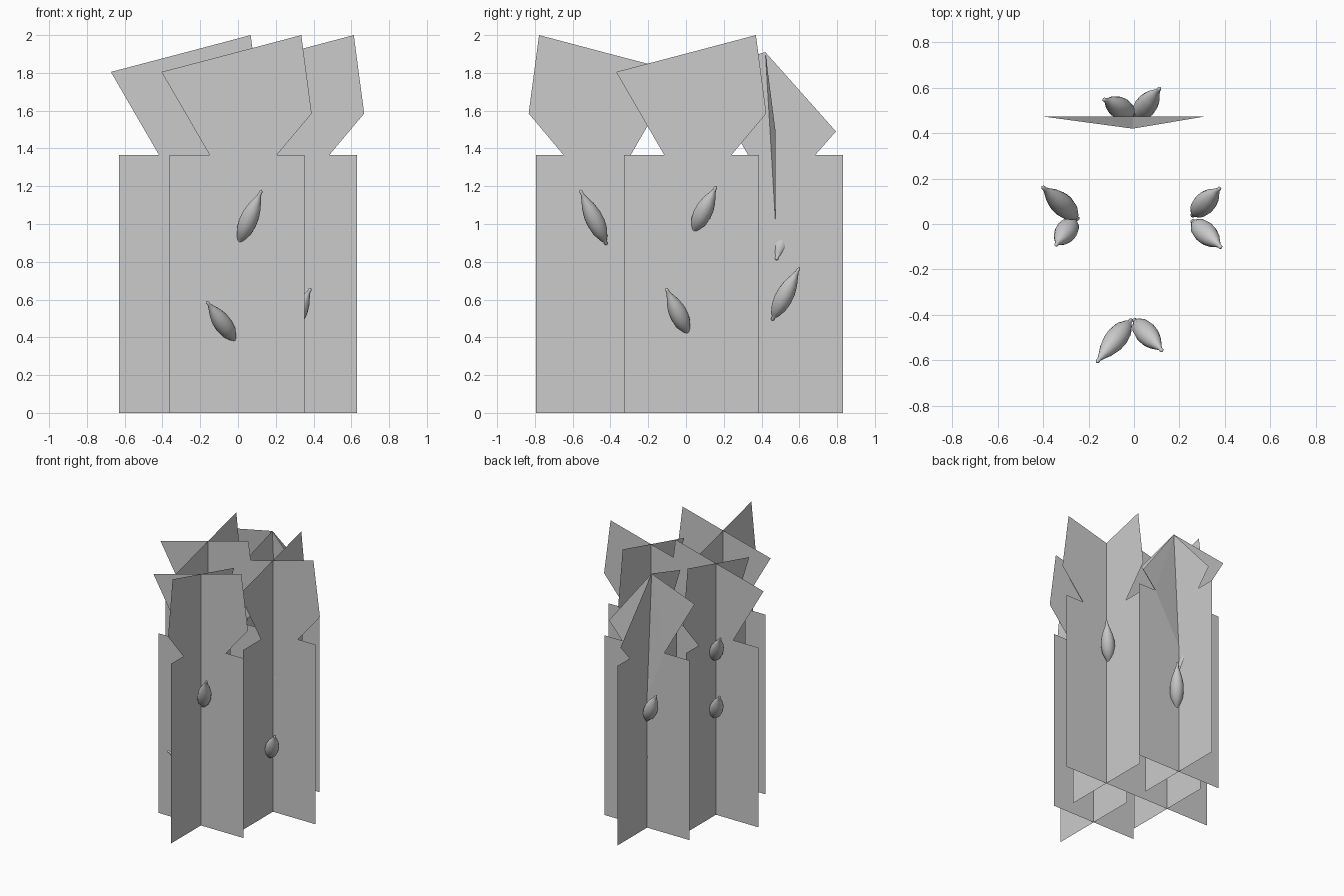
import bpy, bmesh, math
from mathutils import Vector

cube = bpy.data.objects.get("Cube")
if cube:
    bpy.data.objects.remove(cube, do_unlink=True)

grey = bpy.data.materials.new("plain_grey")
grey.use_nodes = True
GREY = (0.6, 0.6, 0.6, 1)
grey.diffuse_color = GREY
grey.node_tree.nodes["Principled BSDF"].inputs["Base Color"].default_value = GREY


def add_object(name, bm):
    mesh = bpy.data.meshes.new(name)
    bm.to_mesh(mesh)
    bm.free()
    mesh.materials.append(grey)
    obj = bpy.data.objects.new(name, mesh)
    bpy.context.collection.objects.link(obj)
    return obj


# Outline of a card: half width, shoulder height, fork and crown centre
HALF, SHOULDER, FORK, CROWN = 0.357, 1.365, 1.0, 1.91
LOW_SIDE = [(-0.145, SHOULDER), (-0.4, 1.805)]
HIGH_SIDE = [(0.21, SHOULDER), (0.395, 1.585), (0.34, 2.0)]
FOLDED_SIDE = [(0.21, SHOULDER), (0.32, 1.49)]


def card(name, centre, along, high, lean):
    """Upright card with a forked crown; along is its horizontal direction."""
    bm = bmesh.new()
    base, along = Vector((*centre, 0)), Vector((*along, 0))

    def vert(u, z, shift=0):
        return bm.verts.new(base + along * u + Vector((0, shift, z)))

    foot, fork, crown = vert(0, 0), vert(0, FORK), vert(0, CROWN, lean)
    for sign, side in ((-1, LOW_SIDE), (1, high)):
        head = [vert(*p) for p in side]
        outer = [vert(sign * HALF, 0), vert(sign * HALF, SHOULDER)]
        bm.faces.new([foot, *outer, head[0], fork])
        chain = [fork, *head]
        for a, b in zip(chain, chain[1:]):
            bm.faces.new([crown, a, b])
    return add_object(name, bm)


# Bud profile: position along the length, radius
PROFILE = [(0, 0.004), (0.02, 0.01), (0.06, 0.009), (0.12, 0.022), (0.25, 0.041),
           (0.4, 0.048), (0.55, 0.046), (0.7, 0.035), (0.83, 0.019),
           (0.92, 0.009), (0.97, 0.009), (1, 0.003)]
SIDES = 16


def bud(name, root, tip):
    """Spindle-shaped bud from root to tip."""
    root, tip = Vector(root), Vector(tip)
    turn = (tip - root).to_track_quat('Z', 'Y')
    length = (tip - root).length
    bm = bmesh.new()
    rings = []
    for t, r in PROFILE:
        ring = []
        for i in range(SIDES):
            a = math.tau * i / SIDES
            p = Vector((r * math.cos(a), r * math.sin(a), t * length))
            ring.append(bm.verts.new(root + turn @ p))
        rings.append(ring)
    for low, up in zip(rings, rings[1:]):
        for i in range(SIDES):
            j = (i + 1) % SIDES
            bm.faces.new([low[i], low[j], up[j], up[i]])
    bm.faces.new(rings[0][::-1])
    bm.faces.new(rings[-1])
    for face in bm.faces:
        face.smooth = True
    add_object(name, bm)


# Each plant: centre, direction of its side card, high side, crown lean, buds
PLANTS = {
    "front": ((-0.005, -0.438), -1, HIGH_SIDE, 0, [
        ((0, -0.42, 0.89), (0.125, -0.56, 1.18)),
        ((-0.01, -0.42, 0.375), (-0.165, -0.61, 0.59))]),
    "back": ((-0.005, 0.474), 1, FOLDED_SIDE, -0.054, [
        ((0, 0.455, 0.49), (0.115, 0.6, 0.77)),
        ((0, 0.478, 0.81), (-0.135, 0.55, 1.07))]),
    "left": ((0.273, 0.03), 1, HIGH_SIDE, 0, [
        ((0.255, 0.035, 0.95), (0.38, 0.16, 1.2)),
        ((0.255, 0.015, 0.41), (0.385, -0.105, 0.66))]),
    "right": ((-0.273, 0.03), 1, HIGH_SIDE, 0, [
        ((-0.245, 0.02, 1.16), (-0.405, 0.165, 1.43)),
        ((-0.255, 0.03, 0.73), (-0.39, 0.155, 0.98)),
        ((-0.26, 0.02, 0.4), (-0.345, -0.095, 0.65))]),
}

for place, (centre, facing, high, lean, buds) in PLANTS.items():
    card(place + "_plant_wide_card", centre, (1, 0), high, lean)
    card(place + "_plant_deep_card", centre, (0, facing), high, lean)
    for n, (root, tip) in enumerate(buds, 1):
        bud(f"{place}_plant_bud_{n}", root, tip)
